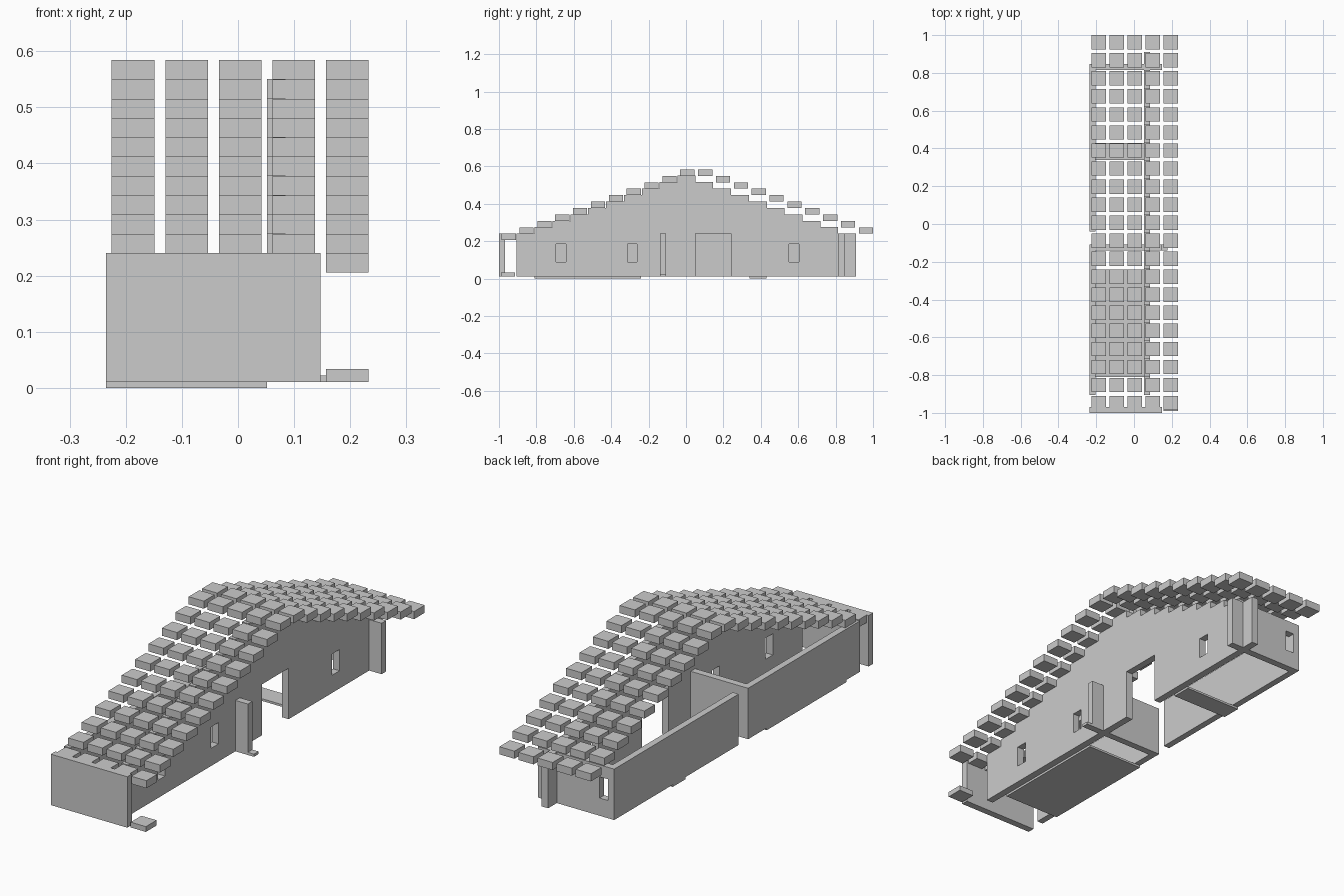
import bpy, bmesh

if "Cube" in bpy.data.objects:
    bpy.data.objects.remove(bpy.data.objects["Cube"])

PITCH = 0.0955   # tile spacing, also the wall step length
RISE = 0.0344    # height gained per tile row
BASE, EAVE = 0.01, 0.24


def box(name, x, y, z):
    """Box from (min, max) pairs."""
    bm = bmesh.new()
    bmesh.ops.create_cube(bm, size=1)
    for v in bm.verts:
        for i, r in enumerate((x, y, z)):
            v.co[i] = r[0] if v.co[i] < 0 else r[1]
    me = bpy.data.meshes.new(name)
    bm.to_mesh(me)
    bm.free()
    ob = bpy.data.objects.new(name, me)
    bpy.context.collection.objects.link(ob)
    return ob


def cut(ob, x, y, z):
    """Cut a box-shaped opening through a wall."""
    cutter = box("cutter", x, y, z)
    cutter.hide_render = True
    mod = ob.modifiers.new("opening", 'BOOLEAN')
    mod.operation, mod.solver, mod.object = 'DIFFERENCE', 'EXACT', cutter
    bpy.context.view_layer.objects.active = ob
    bpy.ops.object.modifier_apply(modifier=mod.name)
    bpy.data.objects.remove(cutter)


# stepped east wall: profile in y-z, extruded along x
profile = [(-0.905, BASE)]
for k in range(19):
    h = 0.55 - RISE * abs(k - 9)
    y = -0.905 + PITCH * k
    profile += [(y, h), (y + PITCH, h)]
profile.append((-0.905 + PITCH * 19, BASE))
bm = bmesh.new()
face = bm.faces.new([bm.verts.new((0.052, y, z)) for y, z in profile])
ext = bmesh.ops.extrude_face_region(bm, geom=[face])
for g in ext["geom"]:
    if isinstance(g, bmesh.types.BMVert):
        g.co.x = 0.085
bmesh.ops.recalc_face_normals(bm, faces=bm.faces)
me = bpy.data.meshes.new("east_wall")
bm.to_mesh(me)
bm.free()
east = bpy.data.objects.new("east_wall", me)
bpy.context.collection.objects.link(east)

# doorway and three windows
cut(east, (0, 0.12), (0.05, 0.24), (-0.05, EAVE))
for y in (-0.668, -0.287, 0.577):
    cut(east, (0, 0.12), (y - 0.026, y + 0.026), (0.09, 0.186))

# low west wall in two lengths
box("west_wall_south", (-0.235, -0.205), (-0.905, -0.108), (BASE, EAVE))
box("west_wall_north", (-0.235, -0.205), (-0.04, 0.848), (BASE, EAVE))

# cross walls
box("front_wall", (-0.235, 0.147), (-1.0, -0.968), (BASE, EAVE))
box("middle_wall", (-0.235, 0.147), (-0.14, -0.108), (BASE, EAVE))
north = box("north_wall", (-0.235, 0.147), (0.815, 0.848), (BASE, EAVE))
cut(north, (-0.213, -0.162), (0.75, 0.9), (0.09, 0.186))

# floor slabs and steps
box("floor_slab_large", (-0.235, 0.052), (-0.81, -0.24), (0, BASE))
box("floor_slab_small", (-0.235, 0.052), (0.34, 0.43), (0, BASE))
box("ground_tile", (0.157, 0.233), (-0.99, -0.914), (BASE, 0.034))
box("side_step", (0.147, 0.178), (-0.14, -0.108), (BASE, 0.022))

# roof of separate tiles, rising to a two-row ridge
for row in range(21):
    y = -0.948 + PITCH * row
    level = row if row <= 10 else 21 - row
    top = EAVE + RISE * level
    for col in range(5):
        x = -0.187 + PITCH * col
        box(f"roof_tile_{row}_{col}", (x - 0.038, x + 0.038),
            (y - 0.038, y + 0.038), (top - RISE, top))
